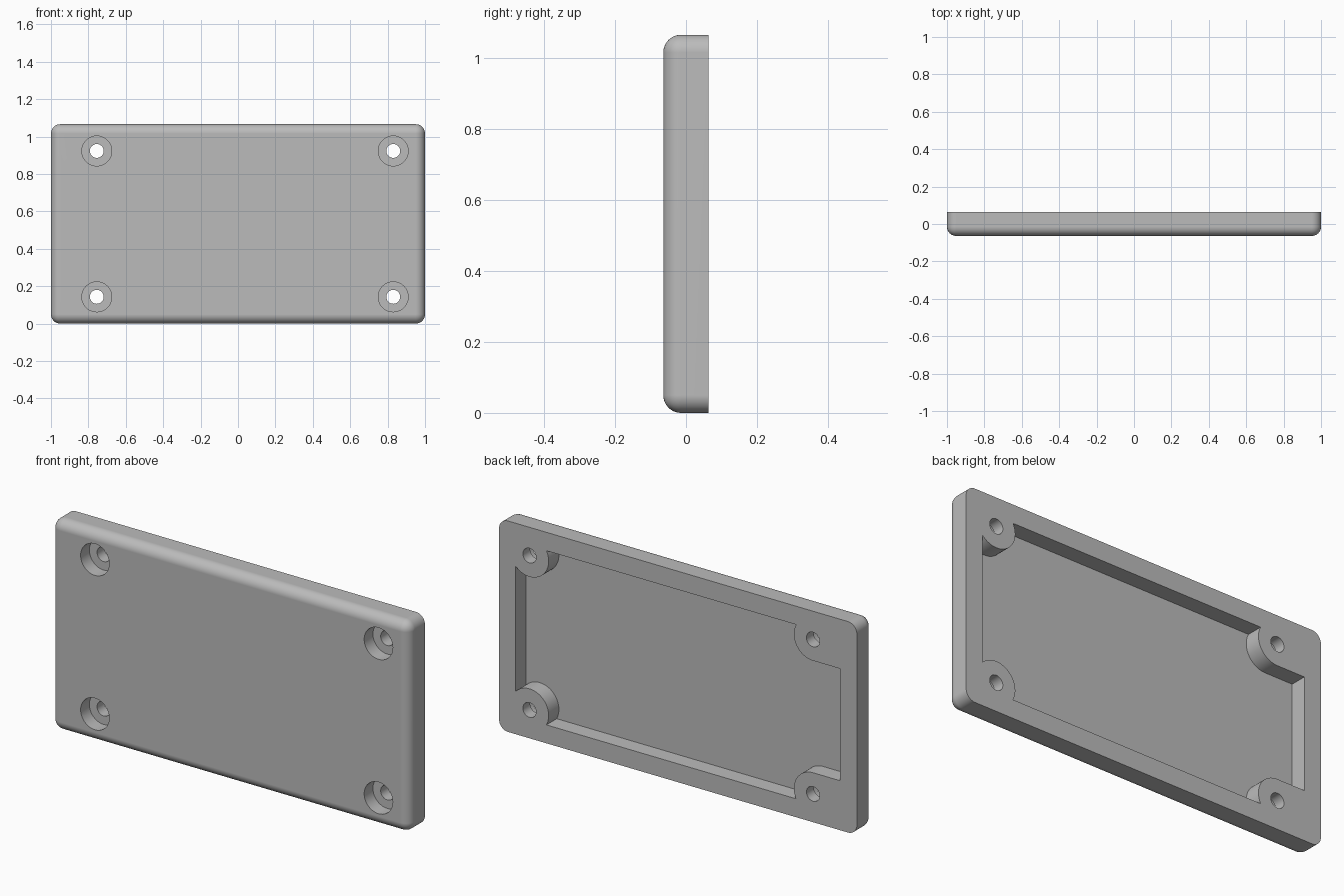
import bpy
import bmesh
from math import acos, asin, cos, sin, pi

cube = bpy.data.objects.get("Cube")
if cube:
    bpy.data.objects.remove(cube, do_unlink=True)

HEIGHT, DEPTH, ROUND = 1.066, 0.128, 0.05
MID = HEIGHT / 2
FRONT, BACK = -DEPTH / 2, DEPTH / 2
HOLE_X = (-0.755, 0.83)
HOLE_DZ = 0.39
POCKET_X, POCKET_DZ, POCKET_DEPTH = 0.907, 0.44, 0.082
BOSS_R, BORE_R, HOLE_R, BORE_DEPTH = 0.107, 0.08, 0.037, 0.07


def arc(cx, cz, r, a0, a1, n):
    return [(cx + r * cos(a0 + (a1 - a0) * i / n),
             cz + r * sin(a0 + (a1 - a0) * i / n)) for i in range(n + 1)]


def prism(name, outline, y0, y1):
    """Extrude an outline (x, height from the middle) along y."""
    bm = bmesh.new()
    face = bm.faces.new([bm.verts.new((x, y0, MID + z)) for x, z in outline])
    out = bmesh.ops.extrude_face_region(bm, geom=[face])["geom"]
    bmesh.ops.translate(bm, vec=(0, y1 - y0, 0),
                        verts=[v for v in out if isinstance(v, bmesh.types.BMVert)])
    bmesh.ops.recalc_face_normals(bm, faces=bm.faces[:])
    mesh = bpy.data.meshes.new(name)
    bm.to_mesh(mesh)
    bm.free()
    obj = bpy.data.objects.new(name, mesh)
    bpy.context.collection.objects.link(obj)
    return obj


# Cover slab, rounded everywhere except around the flat back
cover = prism("enclosure_cover", [(-1, -MID), (1, -MID), (1, MID), (-1, MID)], FRONT, BACK)
bm = bmesh.new()
bm.from_mesh(cover.data)
edges = [e for e in bm.edges if min(v.co.y for v in e.verts) < 0]
bmesh.ops.bevel(bm, geom=edges, offset=ROUND, segments=10, profile=0.5, affect="EDGES")
bmesh.ops.recalc_face_normals(bm, faces=bm.faces[:])
bm.to_mesh(cover.data)
bm.free()

# Back pocket outline, leaving a screw boss in each corner
rise = asin((POCKET_DZ - HOLE_DZ) / BOSS_R)
side = acos((POCKET_X - HOLE_X[1]) / BOSS_R)
upper = arc(HOLE_X[1], HOLE_DZ, BOSS_R, -side, -pi - rise, 32)
upper += arc(HOLE_X[0], HOLE_DZ, BOSS_R, rise, -pi / 2, 28)
upper.append((-POCKET_X, HOLE_DZ - BOSS_R))
lower = [(x, -z) for x, z in reversed(upper)]
cutters = [prism("pocket_cutter", upper + lower, BACK - POCKET_DEPTH, BACK + 0.1)]

# Counterbored screw holes
for x in HOLE_X:
    for z in (-HOLE_DZ, HOLE_DZ):
        for r, end in ((BORE_R, FRONT + BORE_DEPTH), (HOLE_R, BACK + 0.1)):
            ring = arc(x, z, r, 0, 2 * pi, 48)[:-1]
            cutters.append(prism("hole_cutter", ring, FRONT - 0.1, end))

bpy.ops.object.select_all(action="DESELECT")
bpy.context.view_layer.objects.active = cover
cover.select_set(True)
for cutter in cutters:
    cutter.hide_render = True
    mod = cover.modifiers.new("cut", "BOOLEAN")
    mod.operation = "DIFFERENCE"
    mod.solver = "EXACT"
    mod.object = cutter
    bpy.ops.object.modifier_apply(modifier=mod.name)
    bpy.data.objects.remove(cutter, do_unlink=True)

# Plain grey plastic
grey = bpy.data.materials.new("plain_grey")
grey.use_nodes = True
colour = (0.5, 0.5, 0.5, 1)
grey.diffuse_color = colour
grey.node_tree.nodes["Principled BSDF"].inputs["Base Color"].default_value = colour
cover.data.materials.clear()
cover.data.materials.append(grey)

# Smooth rounds with crisp edges and flat panels
bpy.ops.object.shade_smooth_by_angle(angle=pi / 6)
weighted = cover.modifiers.new("flat_panels", "WEIGHTED_NORMAL")
weighted.keep_sharp = True
